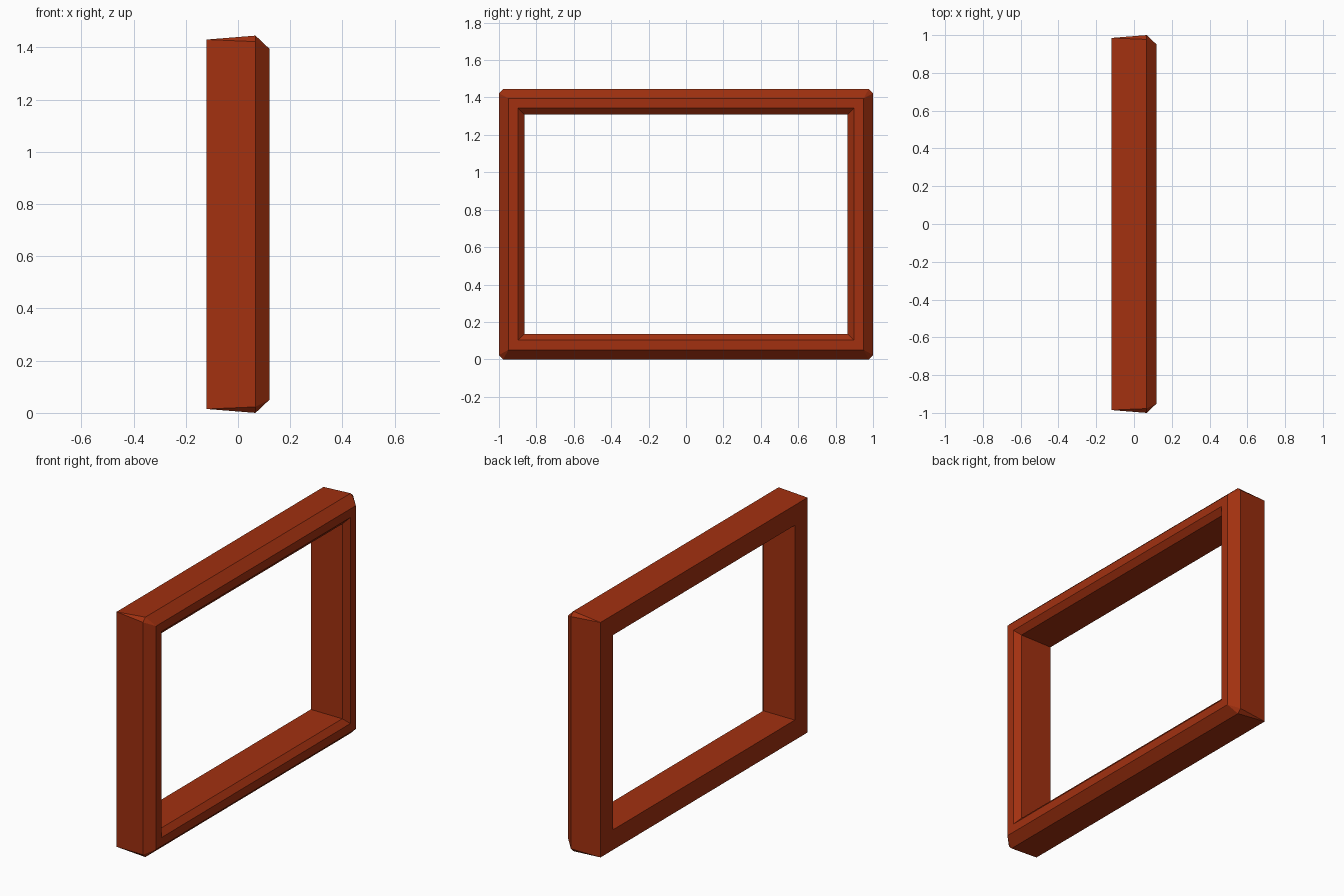
import bpy, bmesh

if "Cube" in bpy.data.objects:
    bpy.data.objects.remove(bpy.data.objects["Cube"])

HEIGHT = 1.445
MID = HEIGHT / 2

wood = bpy.data.materials.new("red brown wood")
wood.diffuse_color = (0.36, 0.030, 0.005, 1)
wood.use_nodes = True
wood.node_tree.nodes["Principled BSDF"].inputs["Base Color"].default_value = wood.diffuse_color

bm = bmesh.new()
SIGNS = [(-1, -1), (1, -1), (1, 1), (-1, 1)]


def ring(x, inset):
    """Rectangle in the y-z plane, inset from the overall outline."""
    return [bm.verts.new((x, sy * (1 - inset), MID + sz * (MID - inset))) for sy, sz in SIGNS]


# Profile rings, from the back opening round the inside to the front
back_in = ring(-0.12, 0.136)
lip_in = ring(0.09, 0.136)
front_in = ring(0.12, 0.102)
front_out = ring(0.12, 0.05)
back_out = ring(-0.12, 0.015)

# Widest ring, with clipped corners: a pair of points per corner
CLIP = 0.023
ridge = []
for sy, sz in SIGNS:
    on_side = bm.verts.new((0.067, sy, MID + sz * (MID - CLIP)))
    on_level = bm.verts.new((0.067, sy * (1 - CLIP), MID + sz * MID))
    ridge.append((on_side, on_level))

# Straight bands between neighbouring rings
loops = [back_out, back_in, lip_in, front_in, front_out]
for a, b in zip(loops, loops[1:]):
    for i in range(4):
        j = (i + 1) % 4
        bm.faces.new((a[i], a[j], b[j], b[i]))

# Outer sides and front bevel, plus the clipped corner triangles
for i in range(4):
    j = (i + 1) % 4
    k = 1 if i % 2 == 0 else 0
    for edge in (front_out, back_out):
        bm.faces.new((edge[i], edge[j], ridge[j][k], ridge[i][k]))
        bm.faces.new((edge[i], ridge[i][0], ridge[i][1]))

bmesh.ops.recalc_face_normals(bm, faces=bm.faces)
mesh = bpy.data.meshes.new("picture_frame")
bm.to_mesh(mesh)
bm.free()
mesh.materials.append(wood)
frame = bpy.data.objects.new("picture_frame", mesh)
bpy.context.collection.objects.link(frame)
